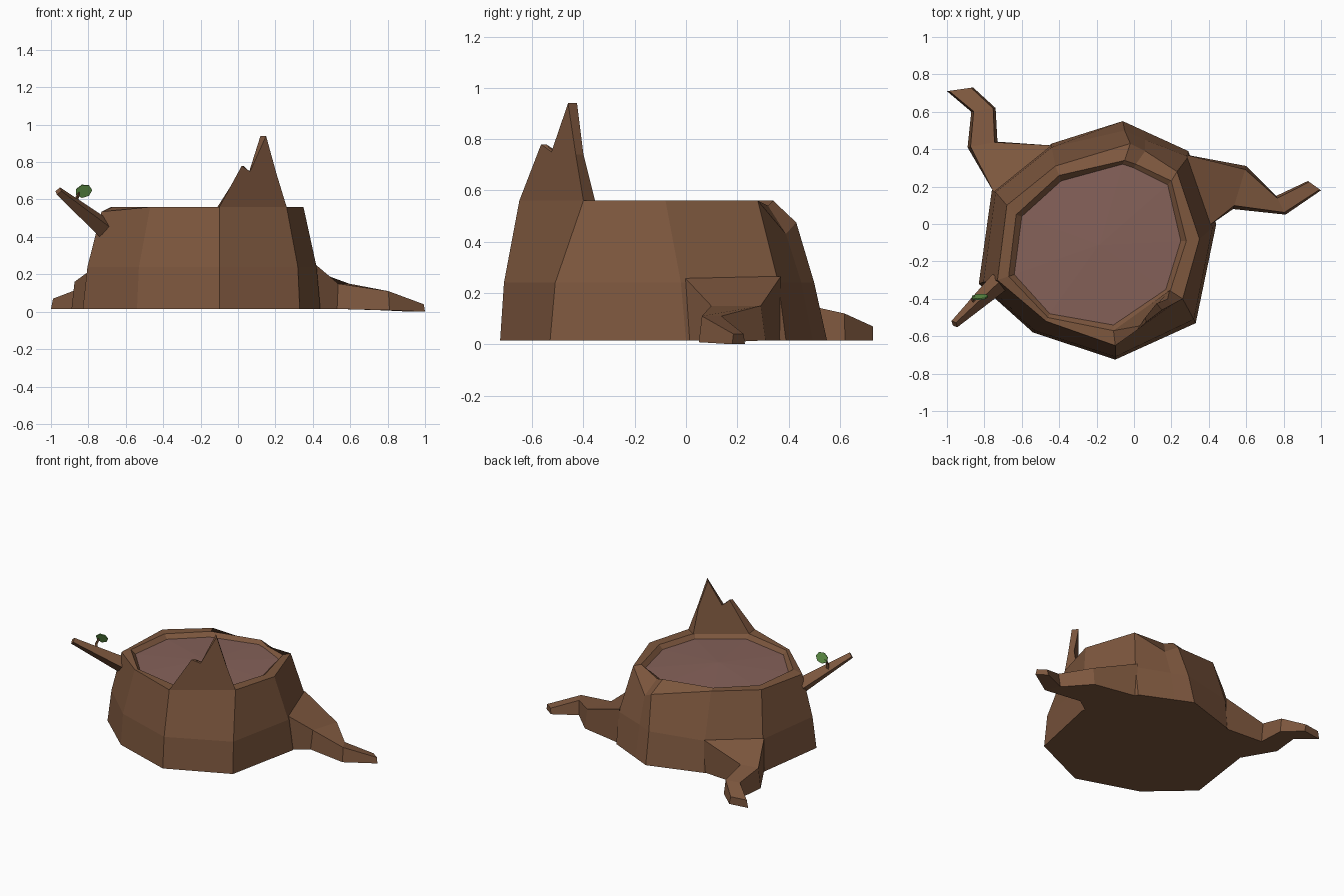
import bpy
import bmesh
from mathutils import Vector

old = bpy.data.objects.get("Cube")
if old:
    bpy.data.objects.remove(old)


def material(name, rgb):
    m = bpy.data.materials.new(name)
    m.use_nodes = True
    m.diffuse_color = (*rgb, 1)
    m.node_tree.nodes["Principled BSDF"].inputs["Base Color"].default_value = (*rgb, 1)
    return m


bark = material("bark brown", (0.205, 0.095, 0.048))
heart = material("heartwood pink", (0.235, 0.12, 0.10))
green = material("leaf green", (0.11, 0.27, 0.06))


def link(name, bm, mats):
    mesh = bpy.data.meshes.new(name)
    bm.to_mesh(mesh)
    bm.free()
    for m in mats:
        mesh.materials.append(m)
    ob = bpy.data.objects.new(name, mesh)
    bpy.context.collection.objects.link(ob)
    return ob


def loft(name, rings, mats, cap_material=0, dome=0):
    """Skin a list of equal-length rings and cap both ends."""
    bm = bmesh.new()
    loops = [[bm.verts.new(p) for p in ring] for ring in rings]
    n = len(loops[0])
    for a, b in zip(loops, loops[1:]):
        for i in range(n):
            j = (i + 1) % n
            bm.faces.new((a[i], a[j], b[j], b[i]))
    bm.faces.new(loops[0][::-1])
    cap = bm.faces.new(loops[-1])
    cap.material_index = cap_material
    bmesh.ops.recalc_face_normals(bm, faces=bm.faces)
    if dome:
        bmesh.ops.poke(bm, faces=[cap], offset=dome)
    return link(name, bm, mats)


def level(points, z):
    return [(x, y, z) for x, y in points]


# Stump outlines, counterclockwise from the front corner
base = [(-.10, -.725), (.33, -.53), (.44, 0), (.29, .39), (.06, .495), (-.06, .55),
        (-.44, .43), (-.76, .18), (-.83, -.32), (-.54, -.58)]
waist = [(-.10, -.71), (.32, -.51), (.42, -.02), (.29, .36), (.06, .45), (-.05, .50),
         (-.44, .41), (-.74, .17), (-.805, -.31), (-.53, -.57)]
rim = [(-.10, -.65), (.26, -.40), (.35, -.08), (.23, .28), (.06, .39), (-.02, .43),
       (-.42, .31), (-.68, .10), (-.73, -.30), (-.47, -.52)]
lip = [(-.11, -.57), (.19, -.37), (.28, -.09), (.20, .23), (.01, .32), (-.05, .34),
       (-.40, .26), (-.63, .05), (-.67, -.28), (-.46, -.50)]
floor = [(-.11, -.54), (.17, -.35), (.25, -.09), (.18, .21), (0, .30), (-.06, .32),
         (-.39, .23), (-.60, .04), (-.64, -.27), (-.45, -.48)]

# Hollow stump with a chipped back corner
rim_ring, lip_ring = level(rim, .56), level(lip, .56)
rim_ring[4] = (*rim[4], .43)
rim_ring[5] = (*rim[5], .475)
rim_ring[8] = (*rim[8], .535)
lip_ring[4] = (*lip[4], .54)
loft("stump", [level(base, .015), level(waist, .24), rim_ring, lip_ring,
               level(floor, .532)], [bark, heart], 1, .015)

# Splintered wall standing on the front rim
outer = [(-.10, -.65, .56), (.02, -.565, .78), (.065, -.525, .75),
         (.15, -.46, .94), (.205, -.43, .74), (.26, -.40, .56)]
inner = [(-.11, -.57, .56), (.03, -.545, .78), (.06, -.50, .75),
         (.12, -.425, .94), (.18, -.40, .74), (.19, -.355, .56)]
loft("splinter", [outer, inner], [bark])


def root(name, sections):
    """Each section: right ground point, left ground point, top height, taper, ground."""
    rings = []
    for a, b, top, taper, ground in sections:
        a, b = Vector((*a, ground)), Vector((*b, ground))
        up = Vector((0, 0, top - ground))
        rings.append([a, b, b.lerp(a, taper) + up, a.lerp(b, taper) + up])
    loft(name, rings, [bark])


root("left_root", [((.40, -.01), (.28, .37), .265, 0, .015),
                   ((.53, .08), (.60, .31), .15, .08, .015),
                   ((.81, .05), (.76, .15), .11, .12, .008),
                   ((1, .18), (.93, .23), .04, .1, 0)])
root("back_right_root", [((-.44, .42), (-.75, .17), .25, 0, .015),
                         ((-.73, .44), (-.89, .41), .16, .1, .015),
                         ((-.74, .62), (-.87, .60), .12, .1, .015),
                         ((-.86, .73), (-1, .71), .07, .08, .015)])


def stick(name, points, radii, sides):
    """Tapered straight-sided stick through the points."""
    direction = (Vector(points[-1]) - Vector(points[0])).normalized()
    side = direction.cross(Vector((0, 0, 1))).normalized()
    up = side.cross(direction)
    corners = [(1, 0), (0, 1), (-1, 0), (0, -1)] if sides == 4 else [(1, -.6), (0, 1), (-1, -.6)]
    loft(name, [[Vector(p) + r * (u * side + v * up) for u, v in corners]
                for p, r in zip(points, radii)], [bark])


# Side branch and twig
stick("branch", [(-.72, -.31, .45), (-.96, -.535, .645)], [.056, .023], 4)
stick("twig", [(-.85, -.42, .54), (-.865, -.405, .60), (-.85, -.39, .64)], [.011, .01, .008], 3)

# Thin leaf leaning forward
bm = bmesh.new()
bmesh.ops.create_cone(bm, cap_ends=True, segments=7, radius1=1, radius2=1, depth=1)
bmesh.ops.scale(bm, vec=(.046, .037, .008), verts=bm.verts)
leaf = link("leaf", bm, [green])
leaf.location = (-.825, -.39, .645)
leaf.rotation_euler = (1.95, -.3, 0)
